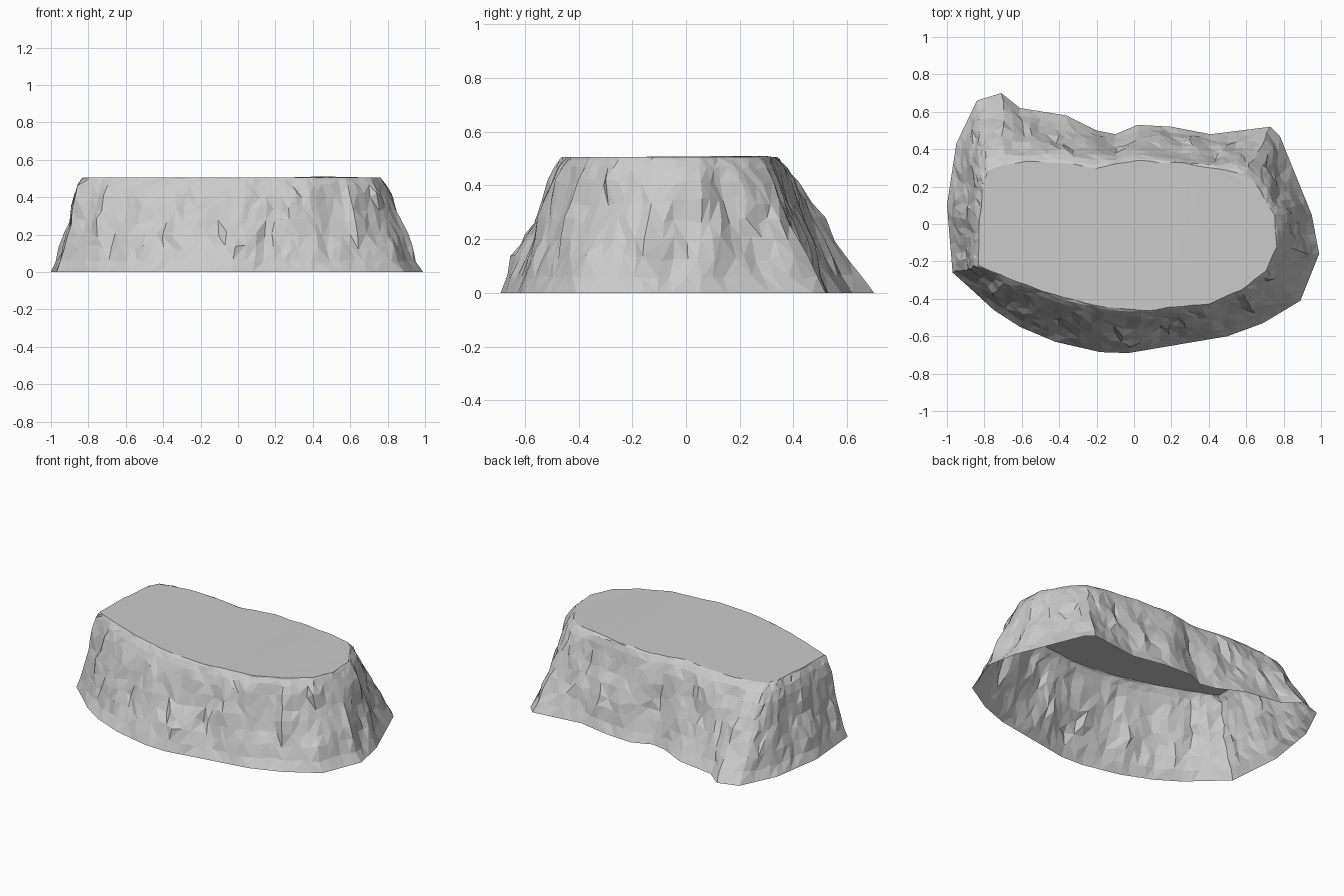
import bpy, bmesh, math, random
from mathutils import Vector, noise

if "Cube" in bpy.data.objects:
    bpy.data.objects.remove(bpy.data.objects["Cube"])

random.seed(4)

# Paired outlines, counter-clockwise: ground x, y and plateau rim x, y
SECTIONS = [
    (0.99, -0.16, 0.76, -0.12), (0.95, 0.05, 0.75, 0.05), (0.78, 0.47, 0.64, 0.22),
    (0.73, 0.52, 0.59, 0.27), (0.41, 0.48, 0.40, 0.31), (0.20, 0.52, 0.20, 0.33),
    (0.02, 0.53, 0.02, 0.34), (-0.10, 0.48, -0.10, 0.32), (-0.20, 0.50, -0.21, 0.30),
    (-0.36, 0.58, -0.38, 0.33), (-0.61, 0.62, -0.58, 0.33), (-0.71, 0.70, -0.70, 0.32),
    (-0.84, 0.66, -0.78, 0.29), (-0.95, 0.43, -0.81, 0.22), (-1.00, 0.10, -0.82, 0.02),
    (-0.97, -0.26, -0.83, -0.22), (-0.88, -0.34, -0.75, -0.26), (-0.75, -0.46, -0.64, -0.30),
    (-0.61, -0.55, -0.53, -0.34), (-0.42, -0.63, -0.37, -0.40), (-0.18, -0.685, -0.16, -0.445),
    (-0.03, -0.69, 0.05, -0.46), (0.50, -0.60, 0.40, -0.42), (0.69, -0.53, 0.57, -0.35),
    (0.89, -0.41, 0.70, -0.25),
]
# Cliff profile: height and fraction of the way in to the rim
PROFILE = [(0, 0), (0.06, 0.15), (0.13, 0.28), (0.20, 0.41), (0.27, 0.53),
           (0.34, 0.63), (0.41, 0.74), (0.465, 0.85), (0.495, 0.95), (0.505, 1)]

# Subdivide the outlines into columns, keeping the corners
columns = []
for i, a in enumerate(SECTIONS):
    b = SECTIONS[(i + 1) % len(SECTIONS)]
    length = math.hypot(b[0] - a[0], b[1] - a[1])
    steps = max(1, round(length / 0.055))
    for k in range(steps):
        columns.append([p + (q - p) * k / steps for p, q in zip(a, b)])
count = len(columns)

# Cliff rings with vertical gullies and broken facets
bm = bmesh.new()
rings = []
for z, t in PROFILE:
    ring = []
    for x0, y0, x1, y1 in columns:
        p = Vector((x0 + (x1 - x0) * t, y0 + (y1 - y0) * t, z))
        out = Vector((x0 - x1, y0 - y1, 0)).normalized()
        side = Vector((-out.y, out.x, 0))
        if 0 < z < 0.5:
            strength = min(1, math.sin(math.pi * z / 0.52) * 1.3)
            gully = noise.noise(Vector((p.x * 7, p.y * 7, z * 2.5)))
            chip = noise.noise(Vector((p.x * 17, p.y * 17, z * 6 + 5)))
            p += out * strength * (0.035 * gully + 0.018 * chip)
            p += side * random.uniform(-0.011, 0.011)
            p.z += random.uniform(-0.016, 0.016) * strength
        elif z > 0.5:
            p += out * 0.012 * noise.noise(p * 9)
            p.z += 0.006 * max(0, 1 - (p - Vector((0.45, 0.28, z))).length / 0.2)
        ring.append(bm.verts.new(p))
    rings.append(ring)

# Skin with randomly turned triangles
for low, high in zip(rings, rings[1:]):
    for i in range(count):
        j = (i + 1) % count
        a, b, c, d = low[i], low[j], high[j], high[i]
        tris = ((a, b, c), (a, c, d)) if random.random() < 0.5 else ((a, b, d), (b, c, d))
        for tri in tris:
            bm.faces.new(tri)

# Flat plateau; the underside stays open
top = bm.faces.new(rings[-1])
bmesh.ops.triangulate(bm, faces=[top])

mesh = bpy.data.meshes.new("rock_plateau")
bm.to_mesh(mesh)
bm.free()
rock = bpy.data.objects.new("rock_plateau", mesh)
bpy.context.collection.objects.link(rock)
